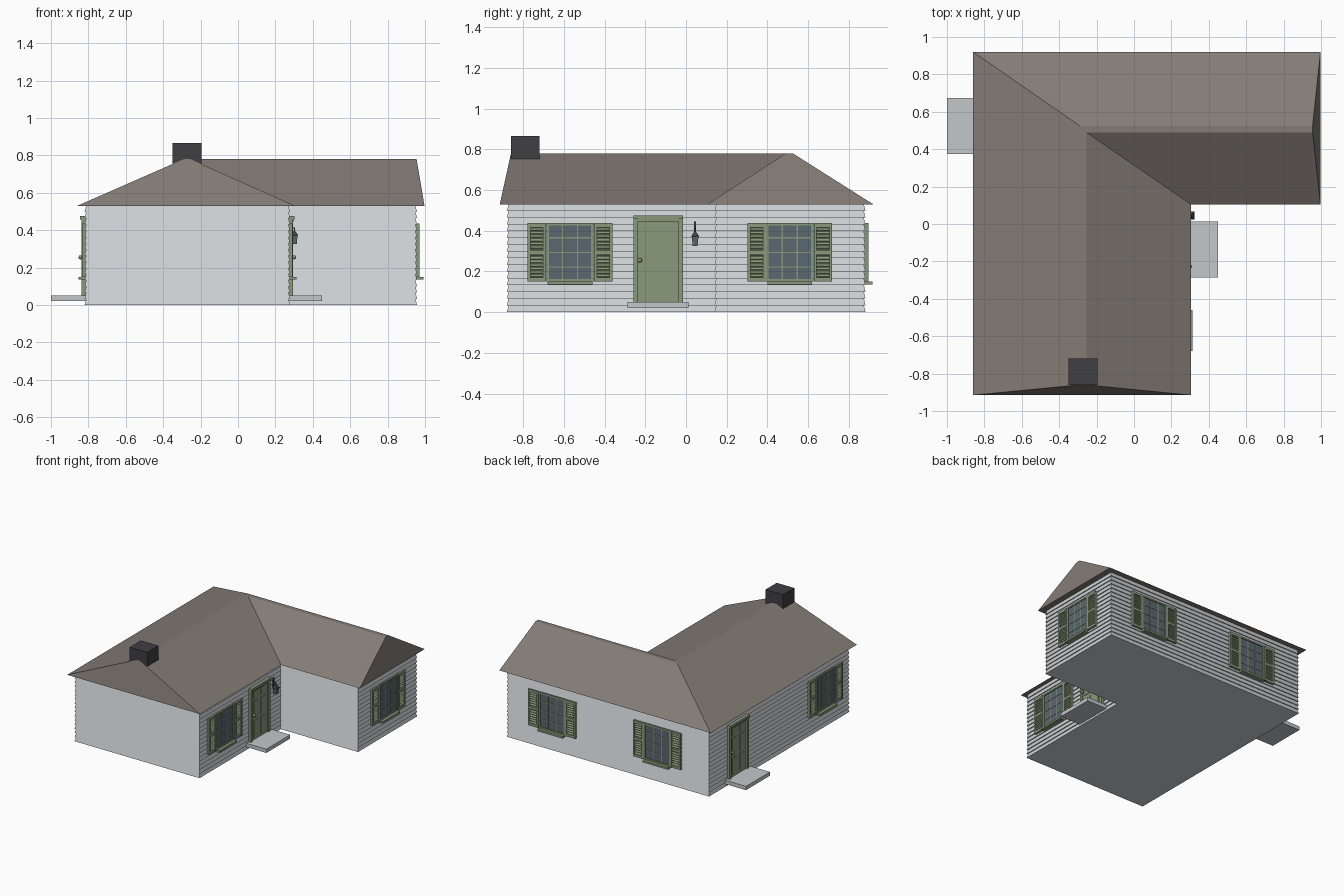
import bpy, bmesh, math
from mathutils import Matrix, Vector

if "Cube" in bpy.data.objects:
    bpy.data.objects.remove(bpy.data.objects["Cube"])


def material(name, rgb):
    m = bpy.data.materials.new(name)
    m.diffuse_color = (*rgb, 1)
    m.use_nodes = True
    m.node_tree.nodes["Principled BSDF"].inputs["Base Color"].default_value = m.diffuse_color
    return m


SIDING = material("siding", (0.62, 0.65, 0.68))
ROOF = material("roof", (0.23, 0.20, 0.18))
GREEN = material("green_paint", (0.25, 0.32, 0.20))
GLASS = material("glass", (0.10, 0.14, 0.16))
DARK = material("dark", (0.05, 0.05, 0.055))
STONE = material("stone", (0.55, 0.57, 0.60))


def finish(name, bm, mat, matrix=None):
    bmesh.ops.recalc_face_normals(bm, faces=bm.faces)
    me = bpy.data.meshes.new(name)
    bm.to_mesh(me)
    bm.free()
    ob = bpy.data.objects.new(name, me)
    me.materials.append(mat)
    if matrix:
        ob.matrix_world = matrix
    bpy.context.collection.objects.link(ob)
    return ob


def boxes(name, mat, items, matrix=None):
    """items: (x0, x1, y0, y1, z0, z1[, tilt about y])"""
    bm = bmesh.new()
    for it in items:
        x0, x1, y0, y1, z0, z1 = it[:6]
        tilt = it[6] if len(it) > 6 else 0
        m = (Matrix.Translation(((x0 + x1) / 2, (y0 + y1) / 2, (z0 + z1) / 2))
             @ Matrix.Rotation(tilt, 4, 'Y')
             @ Matrix.Diagonal((x1 - x0, y1 - y0, z1 - z0, 1)))
        bmesh.ops.create_cube(bm, size=1, matrix=m)
    return finish(name, bm, mat, matrix)


def wall_frame(x, y, angle):
    # local x points out of the wall, local y runs along it
    return Matrix.Translation((x, y, 0)) @ Matrix.Rotation(math.radians(angle), 4, 'Z')


# Clapboard walls: L outline stacked as sixteen slanted boards
WALL_H, BOARDS = 0.53, 16
X0, X1, X2, Y0, Y1, Y2 = -0.82, 0.278, 0.957, -0.88, 0.14, 0.882


def outline(d, z):
    return [(X0 + d, Y0 + d, z), (X1 - d, Y0 + d, z), (X1 - d, Y1 + d, z),
            (X2 - d, Y1 + d, z), (X2 - d, Y2 - d, z), (X0 + d, Y2 - d, z)]


bm = bmesh.new()
rings = []
for i in range(BOARDS):
    for d, z in ((0, i), (0.008, i + 1)):
        rings.append([bm.verts.new(p) for p in outline(d, z * WALL_H / BOARDS)])
for a, b in zip(rings, rings[1:]):
    for j in range(6):
        k = (j + 1) % 6
        bm.faces.new((a[j], a[k], b[k], b[j]))
bm.faces.new(rings[0])
bm.faces.new(rings[-1])
finish("walls", bm, SIDING)

# Hipped roof with a narrow flat ridge
bm = bmesh.new()
e = [bm.verts.new((x, y, 0.53)) for x, y in
     ((-.86, -.915), (.305, -.915), (.305, .105), (.997, .105), (.997, .92), (-.86, .92))]
r = [bm.verts.new((x, y, 0.78)) for x, y in
     ((-.29, -.86), (-.255, -.86), (-.255, .49), (.955, .49), (.955, .525), (-.29, .525))]
for j in range(6):
    k = (j + 1) % 6
    bm.faces.new((e[j], e[k], r[k], r[j]))
bm.faces.new(r)
bm.faces.new(e)
finish("roof", bm, ROOF)

boxes("chimney", DARK, [(-.35, -.195, -.86, -.72, .62, .865)])


def window(tag, frame):
    z0, z1, hw = 0.15, 0.437, 0.11
    boxes("glass_" + tag, GLASS, [(-.01, .004, -hw, hw, z0, z1)], frame)
    # Sash frame, muntins and sill
    bars = [(-.01, .011, s * hw - .006, s * hw + .006, z0, z1) for s in (-1, 1)]
    bars += [(-.01, .011, -hw, hw, z - .006, z + .006) for z in (z0 + .006, z1 - .006)]
    bars += [(-.01, .007, y - .003, y + .003, z0, z1) for y in (-hw / 3, hw / 3)]
    bars += [(-.01, .007, -hw, hw, z - .003, z + .003)
             for z in (z0 + (z1 - z0) * q / 4 for q in (1, 2, 3))]
    boxes("window_frame_" + tag, GREEN, bars, frame)
    boxes("sill_" + tag, GREEN, [(-.01, .034, -hw, hw, .135, .15)], frame)
    # Louvred shutters on both sides
    parts = []
    for s in (-1, 1):
        c, h = s * 0.163, 0.045
        parts.append((-.01, .004, c - h, c + h, z0, z1))
        for t in (-1, 1):
            m = c + t * (h - .007)
            parts.append((-.01, .014, m - .007, m + .007, z0, z1))
        for z in (z0 + .01, (z0 + z1) / 2, z1 - .01):
            parts.append((-.01, .013, c - h, c + h, z - .01, z + .01))
        for q in range(14):
            z = z0 + .02 + (z1 - z0 - .04) * (q + .5) / 14
            parts.append((-.002, .014, c - h + .01, c + h - .01,
                          z - .002, z + .002, math.radians(50)))
    boxes("shutters_" + tag, GREEN, parts, frame)


for tag, x, y, a in (("right_front", X1, -.57, 0), ("right_wing", X2, .51, 0),
                     ("back_right", .555, Y2, 90), ("back_left", -.37, Y2, 90),
                     ("left", X0, -.57, 180)):
    window(tag, wall_frame(x, y, a))


def door(tag, frame, step):
    parts = [(-.01, .006, -.105, .105, .05, .46)]
    parts += [(-.01, .016, s * .111 - .011, s * .111 + .011, .05, .46) for s in (-1, 1)]
    parts += [(-.01, .018, -.1, .1, .445, .46), (-.01, .025, -.122, .122, .457, .475)]
    # Six raised panels
    for s in (-1, 1):
        for a, b in ((.07, .20), (.225, .355), (.375, .435)):
            c = s * .046
            parts.append((0, .011, c - .03, c + .03, a, b))
    boxes("door_" + tag, GREEN, parts, frame)
    boxes("step_" + tag, STONE, [(-.01, step, -.15, .15, .02, .05)], frame)
    # Door knob
    bm = bmesh.new()
    bmesh.ops.create_uvsphere(bm, u_segments=12, v_segments=8, radius=.011,
                              matrix=Matrix.Translation((.022, -.09, .255)))
    bmesh.ops.create_cone(bm, cap_ends=True, segments=10, radius1=.005, radius2=.005, depth=.02,
                          matrix=Matrix.Translation((.012, -.09, .255)) @ Matrix.Rotation(math.pi / 2, 4, 'Y'))
    for f in bm.faces:
        f.smooth = True
    finish("knob_" + tag, bm, GREEN, frame)


door("right", wall_frame(X1, -.137, 0), .45 - X1)
door("left", wall_frame(X0, .525, 180), .18)

# Wall lantern: bracket, tapered glass box, pyramid cap
lamp = wall_frame(X1, .045, 0)
boxes("lantern_bracket", DARK, [(-.008, .006, -.005, .005, .37, .445),
                                (0, .026, -.003, .003, .408, .414)], lamp)
for name, mat, r1, r2, za, zb in (("lantern_body", GLASS, .017, .023, .325, .372),
                                  ("lantern_cap", DARK, .029, .006, .372, .395),
                                  ("lantern_finial", DARK, .006, .003, .395, .414)):
    bm = bmesh.new()
    bmesh.ops.create_cone(bm, cap_ends=True, segments=4, radius1=r1, radius2=r2, depth=zb - za,
                          matrix=Matrix.Translation((.024, 0, (za + zb) / 2))
                          @ Matrix.Rotation(math.pi / 4, 4, 'Z'))
    finish(name, bm, mat, lamp)
